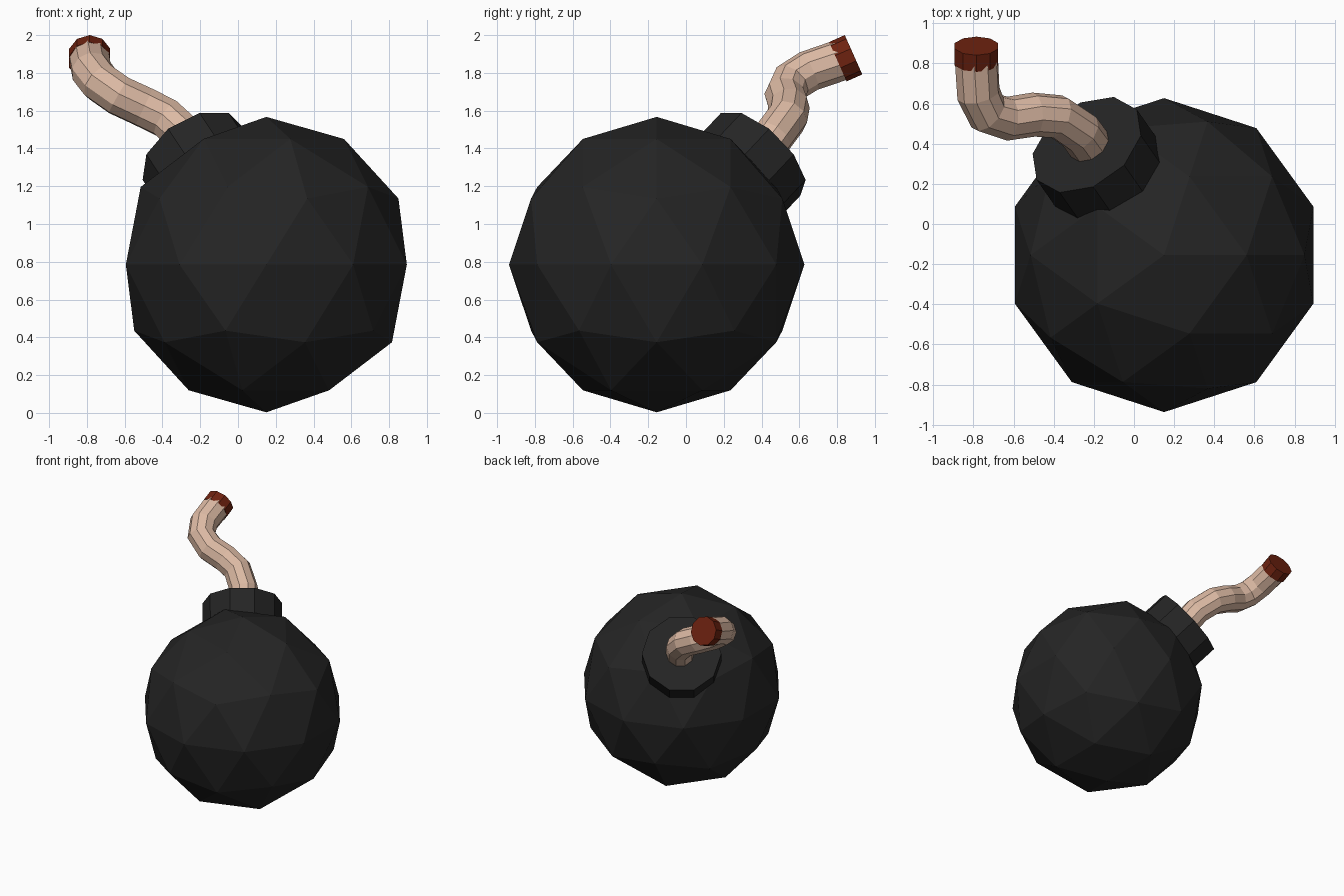
import bpy
import bmesh
import math
from mathutils import Vector, Matrix

default = bpy.data.objects.get("Cube")
if default:
    bpy.data.objects.remove(default, do_unlink=True)


def make_material(name, rgb):
    mat = bpy.data.materials.new(name)
    mat.use_nodes = True
    color = (*rgb, 1.0)
    mat.diffuse_color = color
    bsdf = mat.node_tree.nodes["Principled BSDF"]
    bsdf.inputs["Base Color"].default_value = color
    bsdf.inputs["Roughness"].default_value = 0.8
    return mat


def mesh_object(name, bm, mat):
    mesh = bpy.data.meshes.new(name)
    bm.to_mesh(mesh)
    bm.free()
    mesh.materials.append(mat)
    obj = bpy.data.objects.new(name, mesh)
    bpy.context.collection.objects.link(obj)
    return obj


def cylinder(name, start, end, radius, sides, turn, mat):
    """Flat-sided cylinder running between two points."""
    axis = end - start
    place = (Matrix.Translation((start + end) / 2)
             @ axis.to_track_quat('Z', 'Y').to_matrix().to_4x4()
             @ Matrix.Rotation(turn, 4, 'Z'))
    bm = bmesh.new()
    bmesh.ops.create_cone(bm, cap_ends=True, segments=sides, radius1=radius,
                          radius2=radius, depth=axis.length, matrix=place)
    return mesh_object(name, bm, mat)


black = make_material("charcoal black", (0.018, 0.018, 0.018))
cord = make_material("pale cord", (0.72, 0.49, 0.37))
red = make_material("dark red", (0.155, 0.016, 0.005))

# Faceted round body
center = Vector((0.15, -0.155, 0.785))
bm = bmesh.new()
bmesh.ops.create_icosphere(bm, subdivisions=2, radius=0.782,
                           matrix=Matrix.Translation(center))
mesh_object("body", bm, black)

# Tilted collar, sunk into the body
axis = Vector((-0.433, 0.618, 0.656)).normalized()
cylinder("collar", center + axis * 0.5, center + axis * 0.89,
         0.305, 10, math.pi / 10, black)

# Winding fuse
path = [(-0.19, 0.35, 1.31), (-0.27, 0.46, 1.46), (-0.38, 0.535, 1.56),
        (-0.5, 0.545, 1.62), (-0.63, 0.525, 1.68), (-0.73, 0.555, 1.75),
        (-0.775, 0.65, 1.81), (-0.785, 0.82, 1.868)]
curve = bpy.data.curves.new("fuse", 'CURVE')
curve.dimensions = '3D'
curve.bevel_depth = 0.11
curve.bevel_resolution = 3
curve.use_fill_caps = True
spline = curve.splines.new('POLY')
spline.points.add(len(path) - 1)
for point, co in zip(spline.points, path):
    point.co = (*co, 1.0)
spline.use_smooth = False
curve.materials.append(cord)
fuse = bpy.data.objects.new("fuse", curve)
bpy.context.collection.objects.link(fuse)
bpy.ops.object.select_all(action='DESELECT')
fuse.select_set(True)
bpy.context.view_layer.objects.active = fuse
bpy.ops.object.convert(target='MESH')

# Red end of the fuse
tip = Vector((-0.785, 0.887, 1.896))
cylinder("fuse_tip", tip - Vector((0, 0.083, 0.037)), tip,
         0.114, 10, 0, red)
